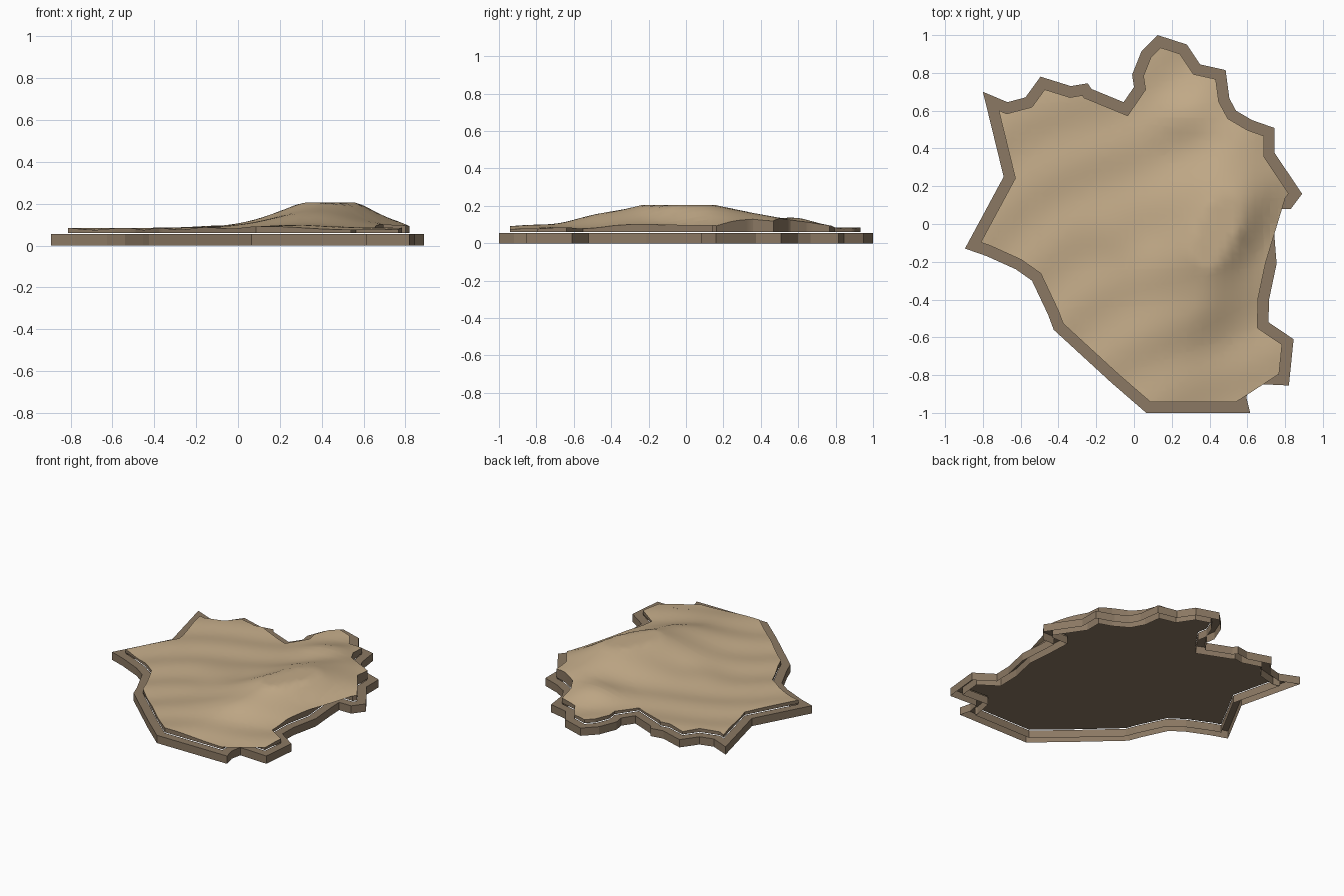
import bpy, bmesh
from math import exp, sin
from mathutils import Vector

if "Cube" in bpy.data.objects:
    bpy.data.objects.remove(bpy.data.objects["Cube"])

# Coastline, clockwise seen from above
COAST = [(-.80, .70), (-.67, .645), (-.575, .67), (-.495, .78), (-.335, .73), (-.245, .745),
         (-.225, .715), (-.055, .645), (0, .725), (-.01, .79), (.04, .915), (.125, 1),
         (.28, .95), (.35, .845), (.485, .815), (.505, .665), (.54, .60), (.625, .55),
         (.745, .508), (.745, .375), (.89, .16), (.83, .08), (.735, .08), (.74, -.02), (.755, -.21),
         (.715, -.40), (.712, -.52), (.845, -.61), (.82, -.855), (.61, -.845), (.595, -.92),
         (.615, -1), (.065, -1), (-.12, -.84), (-.425, -.56), (-.455, -.48), (-.54, -.30),
         (-.625, -.24), (-.78, -.17), (-.895, -.13), (-.69, .25)]
RIM_W, RIM_H, FLOOR = .058, .055, .06


def inset(points, d):
    """Mitred inward offset of a clockwise outline."""
    out = []
    n = len(points)
    for i in range(n):
        a, b, c = (Vector(points[(i + k) % n]) for k in (-1, 0, 1))
        e1, e2 = (b - a).normalized(), (c - b).normalized()
        n1, n2 = Vector((e1.y, -e1.x)), Vector((e2.y, -e2.x))
        out.append(b + (n1 + n2) * d / (1 + n1.dot(n2)))
    return out


def height(x, y):
    dx, dy = x - .46, y + .02
    u, v = .32 * dx + .95 * dy, .95 * dx - .32 * dy
    su = .48 if u > 0 else .56
    sv = .20 if v > 0 else .29
    hill = .15 * exp(-(u / su) ** 2 - (v / sv) ** 2)
    north = .042 * exp(-((x - .32) / .2) ** 2 - ((y - .57) / .15) ** 2)
    ripple = .005 * sin(16 * (y - .65 * x) + 1.2 * sin(4 * x + 2 * y))
    knoll = .013 * exp(-((x + .1) / .14) ** 2 - ((y + .08) / .12) ** 2)
    return min(.205, .08 + hill + north + ripple + knoll)


def material(name, rgb):
    m = bpy.data.materials.new(name)
    m.diffuse_color = (*rgb, 1)
    m.use_nodes = True
    m.node_tree.nodes["Principled BSDF"].inputs["Base Color"].default_value = m.diffuse_color
    return m


def finish(bm, name, mats, smooth):
    me = bpy.data.meshes.new(name)
    bm.to_mesh(me)
    bm.free()
    ob = bpy.data.objects.new(name, me)
    bpy.context.collection.objects.link(ob)
    for m in mats:
        me.materials.append(m)
    if smooth:
        bpy.context.view_layer.objects.active = ob
        ob.select_set(True)
        bpy.ops.object.shade_smooth_by_angle(angle=.7)
        ob.select_set(False)
    return ob


sand = material("sand", (.55, .41, .25))
earth = material("earth", (.26, .19, .125))
inner = inset(COAST, RIM_W)

# Rim: outer wall, flat top and inner lip, open underneath
bm = bmesh.new()
rings = [[bm.verts.new((p[0], p[1], z)) for p in pts]
         for pts, z in ((COAST, 0), (COAST, RIM_H), (inner, RIM_H), (inner, 0))]
n = len(COAST)
for lo, hi in zip(rings, rings[1:]):
    for i in range(n):
        j = (i + 1) % n
        bm.faces.new((lo[i], hi[i], hi[j], lo[j]))
bmesh.ops.recalc_face_normals(bm, faces=bm.faces)
finish(bm, "rim", [earth], False)

# Terrain: outline sliced into a grid and raised, with a skirt
bm = bmesh.new()
bm.faces.new([bm.verts.new((p.x, p.y, 0)) for p in reversed(inner)])
bmesh.ops.triangulate(bm, faces=bm.faces[:])
for axis in ((1, 0, 0), (0, 1, 0)):
    for k in range(-24, 25):
        bmesh.ops.bisect_plane(bm, geom=bm.verts[:] + bm.edges[:] + bm.faces[:], dist=1e-5,
                               plane_co=Vector(axis) * (k * .04 + .0013), plane_no=axis)
bmesh.ops.triangulate(bm, faces=bm.faces[:])
for v in bm.verts:
    v.co.z = height(v.co.x, v.co.y)
edge = [e for e in bm.edges if e.is_boundary]
skirt = bmesh.ops.extrude_edge_only(bm, edges=edge)["geom"]
for g in skirt:
    if isinstance(g, bmesh.types.BMVert):
        g.co.z = FLOOR
    elif isinstance(g, bmesh.types.BMFace):
        g.material_index = 1

# Flat underside
base = bm.faces.new([bm.verts.new((p.x, p.y, FLOOR)) for p in inner])
base.material_index = 1
bmesh.ops.triangulate(bm, faces=[base])
bmesh.ops.remove_doubles(bm, verts=bm.verts, dist=1e-5)
finish(bm, "terrain", [sand, earth], True)
